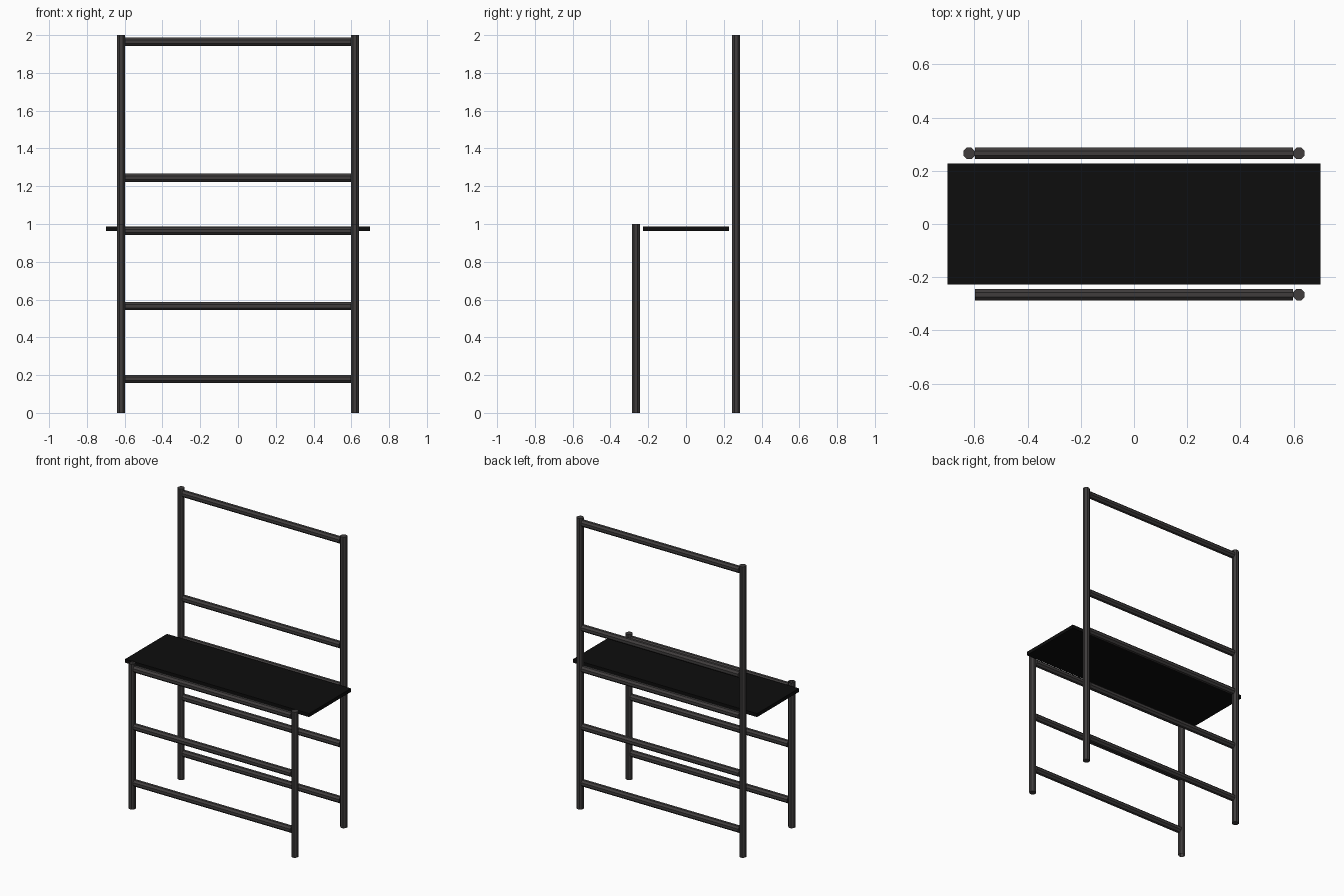
import bpy
from math import pi

if "Cube" in bpy.data.objects:
    bpy.data.objects.remove(bpy.data.objects["Cube"])

X, Y = 0.619, 0.2655   # post centres
R = 0.0232             # tube radius (octagonal)


def material(name, rgb):
    m = bpy.data.materials.new(name)
    m.diffuse_color = (*rgb, 1)
    m.use_nodes = True
    m.node_tree.nodes["Principled BSDF"].inputs["Base Color"].default_value = m.diffuse_color
    return m


metal = material("dark_metal", (0.05, 0.046, 0.046))
black = material("black_board", (0.004, 0.004, 0.004))


def tube(name, loc, length, horizontal=False, fill='NGON'):
    """Eight-sided flat-faced tube, upright or along x."""
    rot = (0, pi / 2, 0) if horizontal else (0, 0, 0)
    bpy.ops.mesh.primitive_cylinder_add(vertices=8, radius=R, depth=length,
                                        end_fill_type=fill, location=loc, rotation=rot)
    ob = bpy.context.object
    ob.name = name
    # turn the octagon so flats face the axes
    for v in ob.data.vertices:
        c, s = 0.92388, 0.38268
        x, y = v.co.x, v.co.y
        v.co.x, v.co.y = c * x - s * y, s * x + c * y
    ob.data.materials.append(metal)


# Frames: low at the front, tall at the back
frames = [("front", -Y, 1.0, (0.18, 0.565, 0.963)),
          ("back", Y, 2.0, (0.18, 0.565, 0.963, 1.245, 1.965))]
for label, y, height, rails in frames:
    for side, x in (("left", -X), ("right", X)):
        # the front left post is an open tube
        fill = 'NOTHING' if (label, side) == ("front", "left") else 'NGON'
        tube(f"{label}_{side}_post", (x, y, height / 2), height, fill=fill)
    for i, z in enumerate(rails):
        tube(f"{label}_rail_{i + 1}", (0, y, z), 1.195, horizontal=True)

# Table board
bpy.ops.mesh.primitive_cube_add(size=1, location=(0, 0, 0.976))
board = bpy.context.object
board.name = "table_board"
board.scale = (1.4, 0.455, 0.024)
board.data.materials.append(black)
